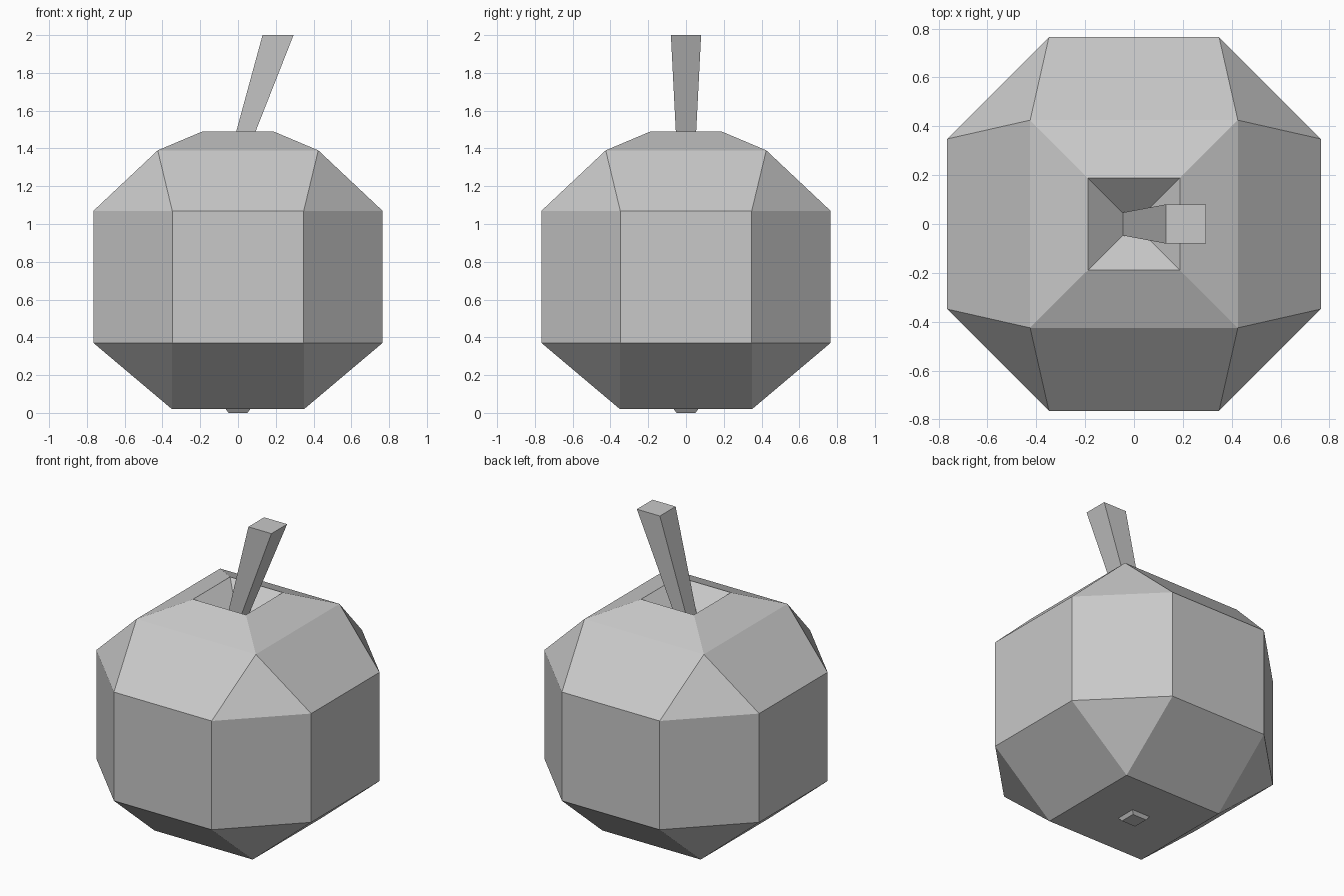
import bpy
import bmesh

cube = bpy.data.objects.get("Cube")
if cube:
    bpy.data.objects.remove(cube, do_unlink=True)

grey = bpy.data.materials.new("plain grey")
grey.use_nodes = True
colour = (0.58, 0.58, 0.58, 1)
grey.diffuse_color = colour
grey.node_tree.nodes["Principled BSDF"].inputs["Base Color"].default_value = colour


def ring(bm, x, half_x, half_y, z, flat=1.0):
    """Square with its corners cut; flat is the share of each side kept."""
    a, b = half_x * flat, half_y * flat
    points = [(a, -half_y), (half_x, -b), (half_x, b), (a, half_y),
              (-a, half_y), (-half_x, b), (-half_x, -b), (-a, -half_y)]
    return [bm.verts.new((x + px, py, z)) for px, py in points]


def loft(name, sections):
    """Join stacked rings from bottom to top and close both ends."""
    bm = bmesh.new()
    rings = [ring(bm, *s) for s in sections]
    for low, high in zip(rings, rings[1:]):
        for i in range(len(low)):
            j = (i + 1) % len(low)
            bm.faces.new((low[i], low[j], high[j], high[i]))
    bm.faces.new(rings[0][::-1])
    bm.faces.new(rings[-1])
    # Uncut corners hold two points, so weld them
    bmesh.ops.remove_doubles(bm, verts=bm.verts, dist=0.001)
    bmesh.ops.recalc_face_normals(bm, faces=bm.faces)
    mesh = bpy.data.meshes.new(name)
    bm.to_mesh(mesh)
    bm.free()
    mesh.materials.append(grey)
    obj = bpy.data.objects.new(name, mesh)
    bpy.context.collection.objects.link(obj)
    return obj


# Fruit body: flat base, eight-sided waist, shoulders, rim and stem pit
waist, cut = 0.765, 0.455
loft("fruit_body", [
    (0, 0.35, 0.35, 0.02),
    (0, waist, waist, 0.37, cut),
    (0, waist, waist, 1.07, cut),
    (0, 0.425, 0.425, 1.39),
    (0, 0.188, 0.188, 1.49),
    (0, 0.045, 0.045, 1.36),
])

# Small nub under the base
loft("base_nub", [(0, 0.05, 0.05, 0), (0, 0.065, 0.065, 0.02)])

# Leaning stem that widens upwards from the pit
loft("stem", [(-0.003, 0.043, 0.047, 1.355), (0.212, 0.082, 0.08, 2)])
